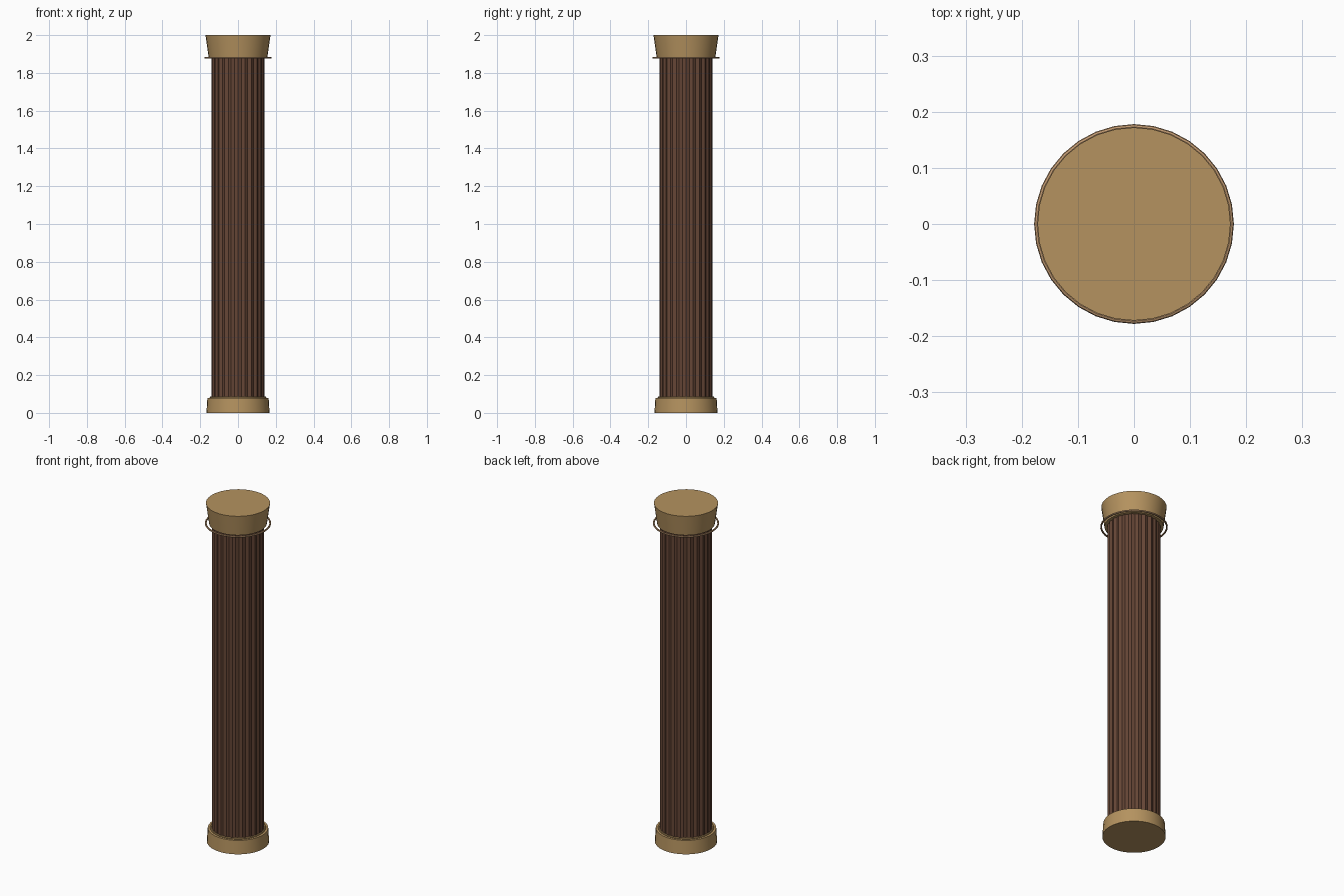
import bpy, math

if "Cube" in bpy.data.objects:
    bpy.data.objects.remove(bpy.data.objects["Cube"])

def material(name, rgb):
    m = bpy.data.materials.new(name)
    m.diffuse_color = (*rgb, 1)
    m.use_nodes = True
    m.node_tree.nodes["Principled BSDF"].inputs["Base Color"].default_value = m.diffuse_color
    return m

wood = material("dark_wood", (0.13, 0.06, 0.036))
brass = material("tan_stone", (0.46, 0.29, 0.115))
copper = material("ring_metal", (0.55, 0.33, 0.17))

def prism(name, sections, mat, smooth=True):
    """Stack of closed sections, each (z, list of radii), capped both ends."""
    n = len(sections[0][1])
    verts = [(r * math.cos(2 * math.pi * i / n), r * math.sin(2 * math.pi * i / n), z)
             for z, radii in sections for i, r in enumerate(radii)]
    faces = [(k * n + i, k * n + (i + 1) % n, (k + 1) * n + (i + 1) % n, (k + 1) * n + i)
             for k in range(len(sections) - 1) for i in range(n)]
    faces.append(tuple(reversed(range(n))))
    faces.append(tuple(range(len(verts) - n, len(verts))))
    me = bpy.data.meshes.new(name)
    me.from_pydata(verts, [], faces)
    ob = bpy.data.objects.new(name, me)
    bpy.context.collection.objects.link(ob)
    me.materials.append(mat)
    if smooth:
        shade(ob)
    return ob

def shade(ob):
    bpy.ops.object.select_all(action='DESELECT')
    bpy.context.view_layer.objects.active = ob
    ob.select_set(True)
    bpy.ops.object.shade_smooth_by_angle(angle=math.radians(30))

def ring(name, z, major, minor, mat):
    bpy.ops.mesh.primitive_torus_add(location=(0, 0, z), major_radius=major, minor_radius=minor,
                                     major_segments=32, minor_segments=8)
    ob = bpy.context.object
    ob.name = name
    ob.data.materials.append(mat)
    shade(ob)

# Fluted shaft with alternating ridges and grooves
flutes = [0.141, 0.134] * 24
prism("fluted_shaft", [(0.07, flutes), (1.89, flutes)], wood, smooth=False)

# Slightly tapered base and flared capital
prism("base", [(0, [0.167] * 32), (0.08, [0.162] * 32)], brass)
prism("capital", [(1.88, [0.155] * 32), (2.0, [0.172] * 32)], brass)

# Thin collars at both ends of the shaft
ring("base_collar", 0.083, 0.145, 0.005, brass)
ring("neck_ring", 1.88, 0.173, 0.005, copper)
